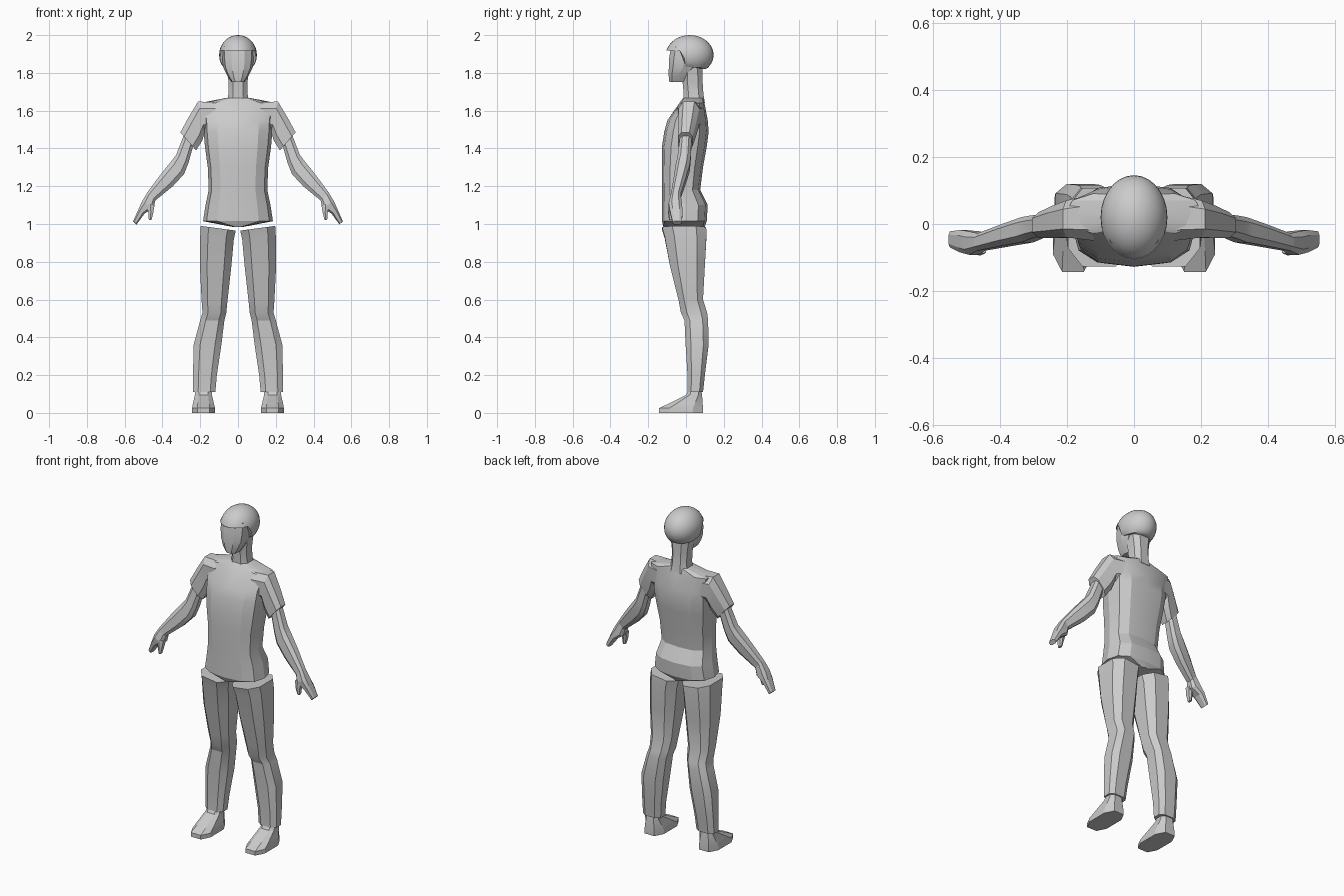
import bpy, bmesh
from math import cos, sin, pi, radians, copysign


def finish(bm, name, mirror=False, angle=22):
    bmesh.ops.recalc_face_normals(bm, faces=bm.faces)
    me = bpy.data.meshes.new(name)
    bm.to_mesh(me)
    bm.free()
    ob = bpy.data.objects.new(name, me)
    bpy.context.collection.objects.link(ob)
    if mirror:
        m = ob.modifiers.new("mirror", 'MIRROR')
        m.use_clip = False
        m.use_mirror_merge = False
    bpy.ops.object.select_all(action='DESELECT')
    ob.select_set(True)
    bpy.context.view_layer.objects.active = ob
    bpy.ops.object.shade_smooth_by_angle(angle=radians(angle))
    return ob


def power(v, p):
    return copysign(abs(v) ** p, v)


def loft(name, rows, sides=8, p=0.7, mirror=False, turn=0.5):
    """Each row: (x0, z0, x1, z1, y0, y1) = two ends of the section plus depth."""
    bm = bmesh.new()
    rings = []
    for x0, z0, x1, z1, y0, y1 in rows:
        ring = []
        for i in range(sides):
            a = 2 * pi * (i + turn) / sides
            k = 1 / cos(pi / sides) ** p if turn else 1
            u = max(-1, min(1, power(cos(a), p) * k))
            v = max(-1, min(1, power(sin(a), p) * k))
            t = (u + 1) / 2
            ring.append(bm.verts.new((x0 + (x1 - x0) * t,
                                      (y0 + y1) / 2 + (y1 - y0) / 2 * v,
                                      z0 + (z1 - z0) * t)))
        rings.append(ring)
    for r, s in zip(rings, rings[1:]):
        for i in range(sides):
            j = (i + 1) % sides
            bm.faces.new((r[i], r[j], s[j], s[i]))
    bm.faces.new(rings[0])
    bm.faces.new(rings[-1])
    return finish(bm, name, mirror)


def level(rows):
    """Centred horizontal sections: (z, half width, y0, y1)."""
    return [(-w, z, w, z, y0, y1) for z, w, y0, y1 in rows]


# Shirt body
loft("shirt", level([
    (0.985, 0.03, -0.12, 0.10), (1.015, 0.185, -0.127, 0.11),
    (1.10, 0.172, -0.127, 0.115), (1.18, 0.155, -0.127, 0.075),
    (1.30, 0.16, -0.128, 0.09), (1.41, 0.175, -0.127, 0.11),
    (1.49, 0.182, -0.115, 0.12), (1.55, 0.185, -0.098, 0.115),
    (1.64, 0.205, -0.035, 0.098), (1.668, 0.06, -0.015, 0.092)]),
    sides=12, p=0.75, turn=0)

# Sleeves
loft("sleeve", [
    (0.12, 1.645, 0.12, 1.50, -0.05, 0.09),
    (0.212, 1.648, 0.175, 1.49, -0.04, 0.07),
    (0.26, 1.568, 0.19, 1.44, -0.042, 0.055),
    (0.305, 1.485, 0.222, 1.39, -0.042, 0.035)], mirror=True)

# Bare arms, hands and thumbs
loft("arm", [
    (0.285, 1.475, 0.235, 1.42, -0.032, 0.03),
    (0.328, 1.365, 0.262, 1.325, -0.045, 0.025),
    (0.355, 1.33, 0.285, 1.265, -0.055, 0.02),
    (0.41, 1.262, 0.345, 1.20, -0.065, 0.00),
    (0.478, 1.17, 0.437, 1.125, -0.08, -0.028)], mirror=True)
loft("hand", [
    (0.478, 1.17, 0.437, 1.125, -0.08, -0.028),
    (0.508, 1.12, 0.447, 1.085, -0.092, -0.022),
    (0.528, 1.075, 0.495, 1.055, -0.085, -0.018),
    (0.555, 1.015, 0.537, 0.997, -0.07, -0.022)], mirror=True)
loft("thumb", [
    (0.485, 1.11, 0.442, 1.10, -0.092, -0.05),
    (0.475, 1.06, 0.448, 1.06, -0.095, -0.06),
    (0.472, 1.02, 0.458, 1.02, -0.09, -0.066)], sides=6, mirror=True)

# Trouser legs
loft("trouser_leg", [
    (0.012, 0.965, 0.197, 0.99, -0.127, 0.107),
    (0.022, 0.92, 0.200, 0.94, -0.113, 0.108),
    (0.035, 0.78, 0.202, 0.78, -0.085, 0.10),
    (0.055, 0.60, 0.193, 0.60, -0.04, 0.09),
    (0.062, 0.53, 0.188, 0.53, -0.027, 0.112),
    (0.072, 0.49, 0.20, 0.49, -0.008, 0.117),
    (0.088, 0.36, 0.235, 0.36, -0.002, 0.12),
    (0.112, 0.20, 0.238, 0.20, 0.008, 0.10),
    (0.12, 0.11, 0.238, 0.11, 0.008, 0.09)], mirror=True)

# Shoes
loft("shoe", [
    (0.122, 0.0, 0.243, 0.0, -0.143, 0.09),
    (0.122, 0.025, 0.243, 0.025, -0.143, 0.09),
    (0.128, 0.052, 0.238, 0.052, -0.085, 0.088),
    (0.138, 0.095, 0.228, 0.095, 0.0, 0.085),
    (0.14, 0.13, 0.225, 0.13, 0.018, 0.08)], mirror=True)

# Neck
loft("neck", level([
    (1.64, 0.06, -0.015, 0.10), (1.69, 0.05, -0.012, 0.092),
    (1.75, 0.05, -0.018, 0.088), (1.86, 0.065, -0.02, 0.088)]), p=0.75)

# Face and jaw
loft("face", level([
    (1.753, 0.036, -0.09, 0.01), (1.785, 0.057, -0.094, 0.02),
    (1.83, 0.078, -0.094, 0.06), (1.88, 0.084, -0.092, 0.08),
    (1.94, 0.084, -0.082, 0.09)]), sides=10, p=0.75, turn=0)

# Rounded cap with a raised front rim
bm = bmesh.new()
bmesh.ops.create_uvsphere(bm, u_segments=28, v_segments=18, radius=1)
for v in bm.verts:
    x, y, z = v.co
    y = 0.02 + 0.126 * y
    rim = 1.918 if y < -0.02 else 1.835 - 0.015 * min(1, max(0, y / 0.1))
    v.co = (0.1 * x, y, max(rim, 1.895 + 0.105 * z))
bmesh.ops.remove_doubles(bm, verts=bm.verts, dist=0.0005)
finish(bm, "cap", angle=35)
